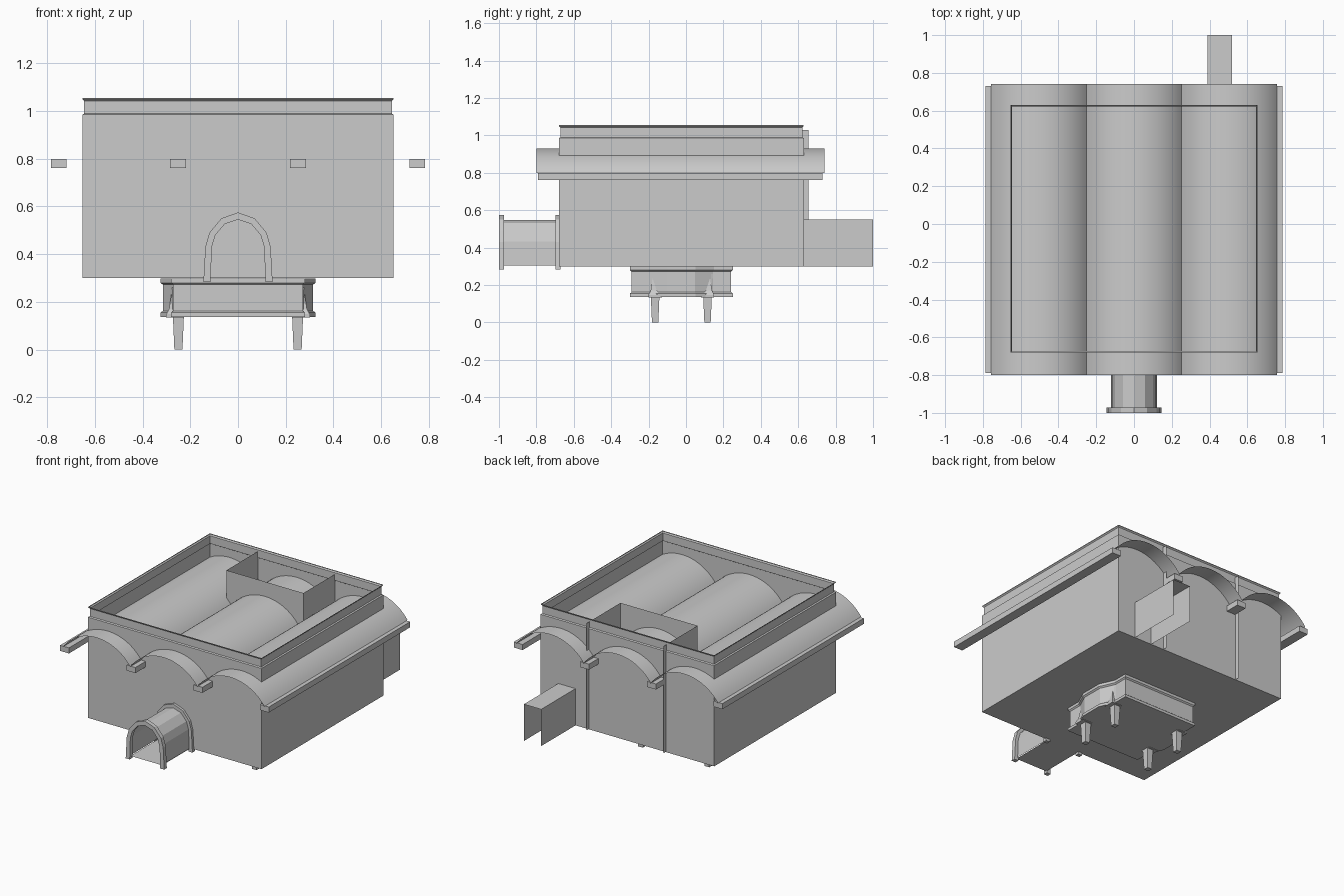
import bpy
import bmesh
import math

if "Cube" in bpy.data.objects:
    bpy.data.objects.remove(bpy.data.objects["Cube"], do_unlink=True)

grey = bpy.data.materials.new("plain grey")
grey.use_nodes = True
grey.diffuse_color = (0.6, 0.6, 0.6, 1)
grey.node_tree.nodes["Principled BSDF"].inputs["Base Color"].default_value = (0.6, 0.6, 0.6, 1)


def finish(name, bm, smooth=False):
    mesh = bpy.data.meshes.new(name)
    bm.to_mesh(mesh)
    bm.free()
    mesh.materials.append(grey)
    for poly in mesh.polygons:
        poly.use_smooth = smooth
    obj = bpy.data.objects.new(name, mesh)
    bpy.context.collection.objects.link(obj)
    return obj


def loft(name, rings, closed=True, caps=(), smooth=False):
    """Skin matching rings of points; caps lists the rings to fill."""
    bm = bmesh.new()
    rows = [[bm.verts.new(p) for p in ring] for ring in rings]
    n = len(rows[0])
    for a, b in zip(rows, rows[1:]):
        for i in range(n if closed else n - 1):
            j = (i + 1) % n
            bm.faces.new((a[i], a[j], b[j], b[i]))
    for c in caps:
        bm.faces.new(rows[c])
    if caps or closed:
        bmesh.ops.recalc_face_normals(bm, faces=bm.faces)
    return finish(name, bm, smooth)


def rect(x0, x1, y0, y1, z):
    return [(x0, y0, z), (x1, y0, z), (x1, y1, z), (x0, y1, z)]


def box(name, x0, x1, y0, y1, z0, z1):
    return loft(name, [rect(x0, x1, y0, y1, z0), rect(x0, x1, y0, y1, z1)], caps=(0, -1))


def sheet(name, profile, y0, y1, smooth=False):
    """Thin shell: an open x-z profile swept along y."""
    return loft(name, [[(x, y, z) for x, z in profile] for y in (y0, y1)],
                closed=False, smooth=smooth)


# Main housing: floor, thin walls, stepped rim and small top flange
steps = [(0.3, 0), (0.985, 0), (0.99, 0.008), (1.043, 0.008), (1.05, 0.001), (1.055, 0.001)]
loft("housing", [rect(-0.653 + d, 0.653 - d, -0.68 + d, 0.63 - d, z) for z, d in steps], caps=(0,))

# Three barrel vaults resting on four beams
half, rise, spring = 0.253, 0.13, 0.8
radius = (half ** 2 + rise ** 2) / (2 * rise)
sweep = math.asin(half / radius)
for side, cx in (("right", -0.505), ("middle", 0), ("left", 0.505)):
    arc = []
    for i in range(25):
        a = sweep * (i / 12 - 1)
        arc.append((cx + radius * math.sin(a), spring + rise - radius * (1 - math.cos(a))))
    sheet(side + "_vault", arc, -0.8, 0.74, smooth=True)
for i, cx in enumerate((-0.752, -0.252, 0.252, 0.752)):
    box(f"beam_{i + 1}", cx - 0.033, cx + 0.033, -0.79, 0.73, 0.762, 0.8)

# Thin three-sided shaft at the back, passing through the rear wall
shaft = [(-0.29, 0.655), (-0.29, 0.29), (0.29, 0.29), (0.29, 0.655)]
loft("rear_shaft", [[(x, y, z) for x, y in shaft] for z in (0.302, 1.03)], closed=False)

# Rear duct, open at its end and underneath
sheet("rear_duct", [(0.39, 0.3), (0.39, 0.55), (0.52, 0.55), (0.52, 0.3)], 0.63, 1.0)

# Arched front passage with a frame at each end
outer_half = [(0.145, 0.283), (0.137, 0.43), (0.12, 0.49), (0.07, 0.55)]
inner_half = [(0.115, 0.283), (0.11, 0.43), (0.095, 0.48), (0.055, 0.527)]


def arch(half_points, peak):
    return [(-x, z) for x, z in half_points] + [(0, peak)] + [(x, z) for x, z in half_points[::-1]]


outer, inner = arch(outer_half, 0.575), arch(inner_half, 0.545)
sheet("passage_shell", [(x * 1.05, max(z, 0.3) + 0.004) for x, z in inner], -0.985, -0.68)
sheet("passage_floor", [(-0.12, 0.3), (0.12, 0.3)], -0.985, -0.68)
for name, y0, y1 in (("front_frame", -1.0, -0.972), ("wall_frame", -0.697, -0.67)):
    sections = [[(xo, y0, zo), (xo, y1, zo), (xi, y1, zi), (xi, y0, zi)]
                for (xo, zo), (xi, zi) in zip(outer, inner)]
    loft(name, sections, caps=(0, -1))

# Base tray: bulging sides, with a lip at top and bottom
right_side = [(0.28, -0.3), (0.28, -0.2), (0.325, -0.1), (0.325, 0.05), (0.28, 0.15), (0.28, 0.25)]
plan = right_side + [(-x, y) for x, y in right_side[::-1]]
levels = [(0.137, 1), (0.155, 1), (0.162, 0.97), (0.272, 0.97), (0.28, 1), (0.298, 1)]
loft("base_tray", [[(x * s, (y + 0.025) * s - 0.025, z) for x, y in plan] for z, s in levels],
     caps=(0, -1))

# Tapered legs with flared collars
for sx, side in ((-1, "right"), (1, "left")):
    for y, end in ((-0.165, "front"), (0.115, "back")):
        cx = sx * 0.25
        leg = [(0, 0.017), (0.14, 0.023), (0.26, 0.026)]
        loft(f"{end}_{side}_leg",
             [rect(cx - w, cx + w, y - w, y + w, z) for z, w in leg], caps=(0, -1))
        cx = sx * 0.265
        collar = [(0.134, 0.036), (0.148, 0.036), (0.17, 0.024), (0.25, 0.012)]
        loft(f"{end}_{side}_collar",
             [rect(cx - w, cx + w, y - w, y + w, z) for z, w in collar], caps=(0, -1))
